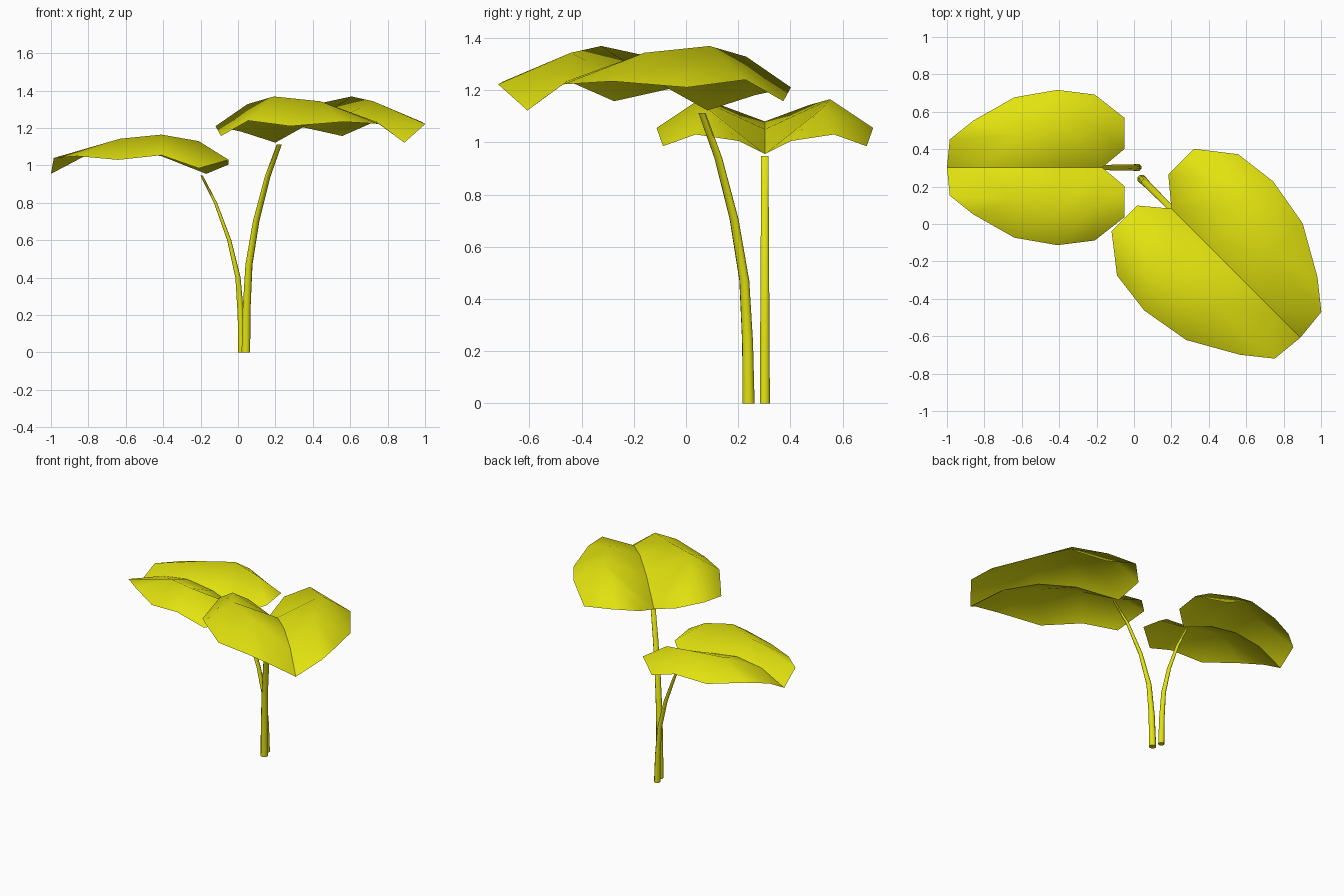
import bpy, bmesh, math
from mathutils import Matrix

old = bpy.data.objects.get("Cube")
if old:
    bpy.data.objects.remove(old, do_unlink=True)

green = bpy.data.materials.new("yellow green")
green.use_nodes = True
colour = (0.77, 0.77, 0.005, 1)
green.diffuse_color = colour
green.node_tree.nodes["Principled BSDF"].inputs["Base Color"].default_value = colour


def finish(bm, name, place):
    mesh = bpy.data.meshes.new(name)
    bm.to_mesh(mesh)
    bm.free()
    mesh.materials.append(green)
    mesh.polygons.foreach_set("use_smooth", [True] * len(mesh.polygons))
    obj = bpy.data.objects.new(name, mesh)
    obj.matrix_world = place
    bpy.context.collection.objects.link(obj)
    return obj


# Half a leaf: rows (along, across, height) for midrib, raised ridge and rim
MIDRIB = [(.19, 0, .955), (.43, 0, 1.05), (.64, 0, 1.08), (.84, 0, 1.05), (1.02, 0, .955)]
RIDGE = [(.07, .10, 1.005), (.23, .22, 1.13), (.43, .25, 1.165), (.65, .17, 1.143), (1.005, .15, 1.04)]
RIM = [(.07, .265, 1.03), (.23, .39, .985), (.43, .415, 1.055), (.66, .375, 1.03), (.88, .25, 1.05)]


def leaf(name, place):
    bm = bmesh.new()
    mid, ridge, rim = [[bm.verts.new(p) for p in row] for row in (MIDRIB, RIDGE, RIM)]
    bm.faces.new((mid[0], ridge[1], ridge[0]))
    bm.faces.new((ridge[0], ridge[1], rim[0]))
    bm.faces.new((rim[0], ridge[1], rim[1]))
    bm.faces.new((mid[0], mid[1], ridge[2], ridge[1]))
    bm.faces.new((mid[1], mid[2], ridge[3], ridge[2]))
    bm.faces.new((mid[2], mid[3], ridge[3]))
    bm.faces.new((mid[3], ridge[4], ridge[3]))
    bm.faces.new((mid[3], mid[4], ridge[4]))
    for i in (1, 2):
        bm.faces.new((ridge[i], ridge[i + 1], rim[i + 1], rim[i]))
    bm.faces.new((ridge[3], rim[4], rim[3]))
    bm.faces.new((ridge[3], ridge[4], rim[4]))
    # Mirror the lobe, leaving the midrib as a crisp fold
    obj = finish(bm, name, place)
    mirror = obj.modifiers.new("Mirror", 'MIRROR')
    mirror.use_axis = (False, True, False)
    mirror.use_mirror_merge = False


# Stem: level elliptical rings following a bend (along, height)
BEND = [(0, 0), (.005, .2), (.02, .4), (.067, .6), (.14, .8), (.215, .947)]


def stem(name, place, sides=8):
    bm = bmesh.new()
    rings = []
    for u, z in BEND:
        t = z / BEND[-1][1]
        a, b = .021 - .014 * t, .021 - .006 * t
        angles = [2 * math.pi * (i + .5) / sides for i in range(sides)]
        rings.append([bm.verts.new((u + a * math.cos(k), b * math.sin(k), z)) for k in angles])
    for low, high in zip(rings, rings[1:]):
        for i in range(sides):
            j = (i + 1) % sides
            bm.faces.new((low[i], low[j], high[j], high[i]))
    bm.faces.new(rings[0][::-1])
    bm.faces.new(rings[-1])
    obj = finish(bm, name, place)
    bpy.ops.object.select_all(action='DESELECT')
    obj.select_set(True)
    bpy.context.view_layer.objects.active = obj
    bpy.ops.object.shade_smooth_by_angle(angle=math.radians(60))


# The large plant is the small one turned and scaled
for label, x, y, turn, size in (("small", .02, .302, 180, 1), ("large", .042, .24, -45, 1.175)):
    place = (Matrix.Translation((x, y, 0)) @ Matrix.Rotation(math.radians(turn), 4, 'Z')
             @ Matrix.Scale(size, 4))
    leaf(label + "_leaf", place)
    stem(label + "_stem", place)
